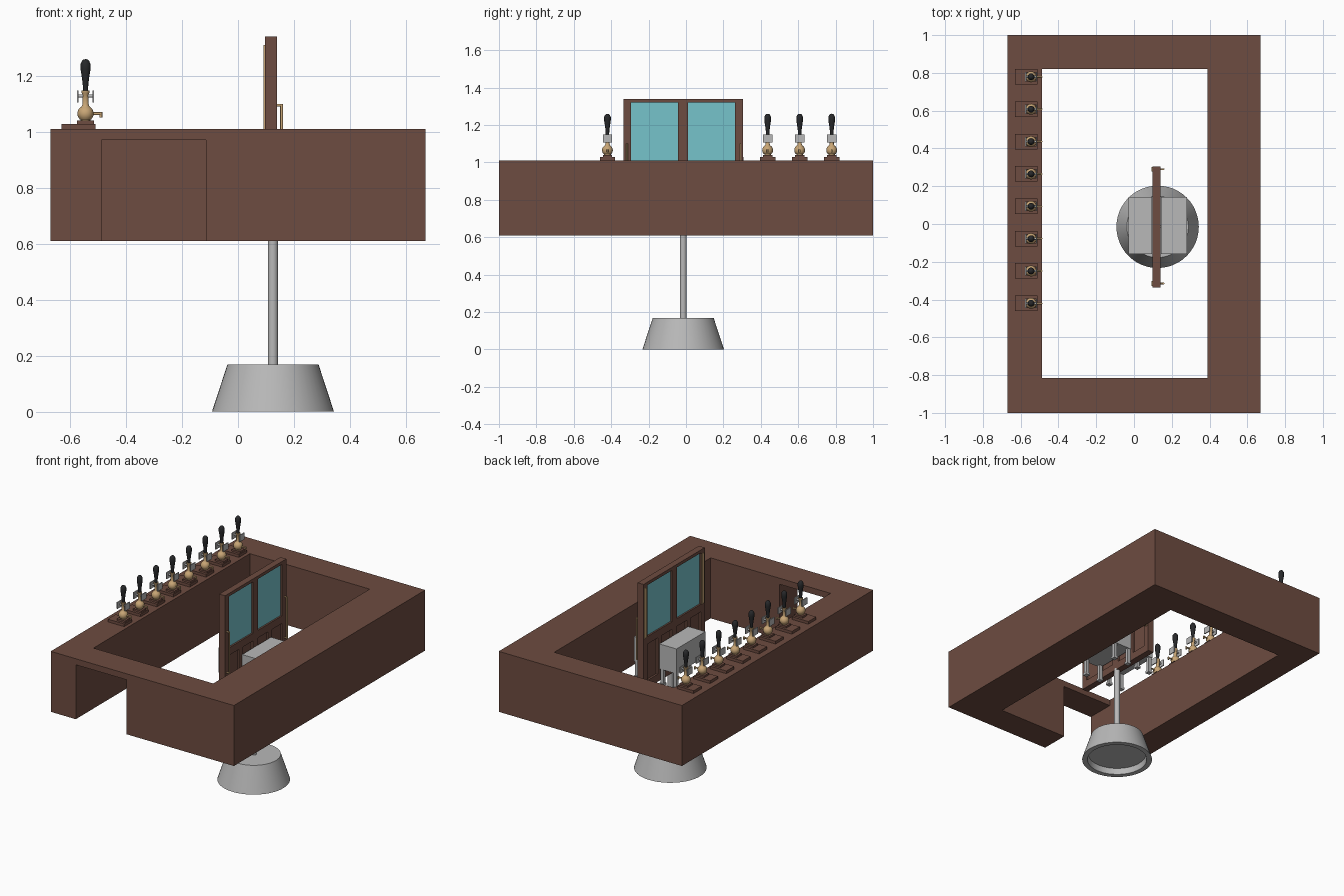
import bpy, bmesh, math
from mathutils import Vector, Matrix

cube = bpy.data.objects.get("Cube")
if cube:
    bpy.data.objects.remove(cube, do_unlink=True)


def material(name, rgb, rough=0.6):
    m = bpy.data.materials.new(name)
    m.use_nodes = True
    m.diffuse_color = (*rgb, 1)
    bsdf = m.node_tree.nodes["Principled BSDF"]
    bsdf.inputs["Base Color"].default_value = (*rgb, 1)
    bsdf.inputs["Roughness"].default_value = rough
    return m


WOOD = material("brown wood", (0.155, 0.072, 0.052))
STEEL = material("grey steel", (0.48, 0.48, 0.48))
GLASS = material("teal glass", (0.18, 0.55, 0.60))
BRASS = material("tan brass", (0.58, 0.38, 0.18))
BLACK = material("black grip", (0.02, 0.021, 0.023))


def add_object(name, bm, mat, smooth=False):
    bmesh.ops.recalc_face_normals(bm, faces=bm.faces)
    mesh = bpy.data.meshes.new(name)
    bm.to_mesh(mesh)
    bm.free()
    mesh.materials.append(mat)
    ob = bpy.data.objects.new(name, mesh)
    bpy.context.collection.objects.link(ob)
    if smooth:
        bpy.ops.object.select_all(action='DESELECT')
        ob.select_set(True)
        bpy.context.view_layer.objects.active = ob
        bpy.ops.object.shade_smooth_by_angle(angle=math.radians(40))
    return ob


def box(name, xs, ys, zs, mat):
    lo, hi = (Vector(p) for p in zip(xs, ys, zs))
    bm = bmesh.new()
    bmesh.ops.create_cube(bm, size=1)
    bmesh.ops.scale(bm, verts=bm.verts, vec=hi - lo)
    bmesh.ops.translate(bm, verts=bm.verts, vec=(lo + hi) / 2)
    return add_object(name, bm, mat)


def lathe(name, profile, origin, mat, sides=20, axis='Z'):
    """Spin (radius, height) points about an axis through the origin."""
    bm = bmesh.new()
    verts = [bm.verts.new((r, 0, z)) for r, z in profile]
    edges = [bm.edges.new(pair) for pair in zip(verts, verts[1:])]
    bmesh.ops.spin(bm, geom=verts + edges, cent=(0, 0, 0), axis=(0, 0, 1),
                   angle=math.tau, steps=sides)
    bmesh.ops.remove_doubles(bm, verts=bm.verts, dist=1e-5)
    if axis == 'X':
        bmesh.ops.rotate(bm, verts=bm.verts, matrix=Matrix.Rotation(math.pi / 2, 3, 'Y'))
    bmesh.ops.translate(bm, verts=bm.verts, vec=origin)
    return add_object(name, bm, mat, smooth=True)


def rod(name, start, length, radius, mat, axis='Z', sides=12):
    return lathe(name, [(0, 0), (radius, 0), (radius, length), (0, length)],
                 start, mat, sides, axis)


# Counter: a solid block with the well and the front passage cut away
BOTTOM, TOP = 0.61, 1.01
counter = box("counter", (-0.67, 0.67), (-1, 1), (BOTTOM, TOP), WOOD)
cutters = [
    box("well_cutter", (-0.487, 0.39), (-0.815, 0.82), (0.5, 1.2), WOOD),
    box("passage_cutter", (-0.487, -0.115), (-1.1, -0.7), (0.5, 0.97), WOOD),
]
for cutter in cutters:
    cutter.hide_render = True
    mod = counter.modifiers.new("cut", 'BOOLEAN')
    mod.operation = 'DIFFERENCE'
    mod.solver = 'EXACT'
    mod.object = cutter
graph = bpy.context.evaluated_depsgraph_get()
cut_mesh = bpy.data.meshes.new_from_object(counter.evaluated_get(graph))
counter.modifiers.clear()
counter.data = cut_mesh
for cutter in cutters:
    bpy.data.objects.remove(cutter, do_unlink=True)

# Pedestal: hollow tapered foot and pole
CX, CY = 0.125, -0.015
lathe("pedestal_foot", [(0, 0.04), (0.18, 0.04), (0.185, 0), (0.218, 0),
                        (0.163, 0.168), (0, 0.168)], (CX, CY, 0), STEEL, 48)
rod("pedestal_pole", (CX, CY, 0.16), 0.49, 0.018, STEEL, sides=24)

# Double door: stiles, rails, recessed lower panels and glass
DX = (0.097, 0.14)
Y0, Y1, SILL, HEAD = -0.335, 0.305, 0.98, 1.32
box("door_top_rail", DX, (Y0, Y1), (HEAD, 1.34), WOOD)
box("door_lock_rail", DX, (Y0, Y1), (0.93, SILL), WOOD)
box("door_bottom_rail", DX, (Y0, Y1), (0.64, 0.69), WOOD)
for name, ys in (("outer_stile_right", (Y0, -0.295)), ("meeting_stile", (-0.043, 0.01)),
                 ("outer_stile_left", (0.262, Y1))):
    box(name, DX, ys, (0.64, HEAD), WOOD)
box("door_lower_panel", (0.11, 0.127), (Y0 + 0.01, Y1 - 0.01), (0.66, 0.95), WOOD)
for side, ys in (("right", (-0.295, -0.043)), ("left", (0.01, 0.262))):
    box("glass_" + side, (0.108, 0.129), ys, (SILL, HEAD), GLASS)
    mid = sum(ys) / 2
    box("muntin_" + side, DX, (mid - 0.02, mid + 0.02), (0.69, 0.93), WOOD)

# Brass edge strips and pull handles
for side, y in (("right", Y0 + 0.02), ("left", Y1 - 0.015)):
    box("edge_strip_" + side, (0.092, 0.097), (y - 0.012, y + 0.012), (0.98, 1.31), BRASS)
    rod("handle_bar_" + side, (0.156, y, 0.82), 0.28, 0.005, BRASS)
    for z in (0.825, 1.095):
        rod("handle_arm_" + side, (0.135, y, z), 0.021, 0.005, BRASS, 'X')

# Steel cabinets on legs, one at each side of the door
for side, x0, x1 in (("right", -0.03, 0.095), ("left", 0.142, 0.28)):
    box("cabinet_" + side, (x0, x1), (-0.16, 0.142), (0.72, 0.885), STEEL)
    for x in (x0 + 0.015, x1 - 0.015):
        for y in (-0.145, 0.127):
            box("cabinet_leg_" + side, (x - 0.011, x + 0.011), (y - 0.011, y + 0.011),
                (0.625, 0.73), STEEL)
            box("cabinet_foot_" + side, (x - 0.015, x + 0.015), (y - 0.015, y + 0.015),
                (0.612, 0.627), STEEL)

# Row of taps along the right counter
TX = -0.545
BODY = [(0, 0.028), (0.018, 0.028), (0.018, 0.034)]
BODY += [(0.029 * math.cos(a), 0.055 + 0.029 * math.sin(a))
         for a in (math.radians(d) for d in range(-45, 66, 15))]
BODY += [(0.011, 0.088), (0.011, 0.125), (0.015, 0.13), (0.015, 0.138), (0, 0.138)]
GRIP = [(0, 0.13), (0.009, 0.13), (0.01, 0.16), (0.014, 0.19), (0.018, 0.215),
        (0.018, 0.232), (0.013, 0.243), (0.008, 0.248), (0, 0.25)]
for i in range(8):
    y = -0.42 + i * 0.1713
    box("tap_plinth", (-0.63, -0.51), (y - 0.041, y + 0.041), (TOP, TOP + 0.018), WOOD)
    box("tap_collar", (TX - 0.03, TX + 0.03), (y - 0.025, y + 0.025),
        (TOP + 0.018, TOP + 0.03), WOOD)
    lathe("tap_body", BODY, (TX, y, TOP), BRASS)
    lathe("tap_grip", GRIP, (TX, y, TOP), BLACK, 16)
    rod("tap_spout", (TX, y, TOP + 0.055), 0.055, 0.005, BRASS, 'X')
    rod("tap_nozzle", (TX + 0.055, y, TOP + 0.042), 0.018, 0.005, BRASS)
    rod("badge_rod", (TX - 0.028, y, TOP + 0.118), 0.056, 0.006, STEEL, 'X')
    for x in (TX - 0.028, TX + 0.028):
        box("tap_badge", (x - 0.003, x + 0.003), (y - 0.025, y + 0.025),
            (TOP + 0.095, TOP + 0.138), STEEL)
